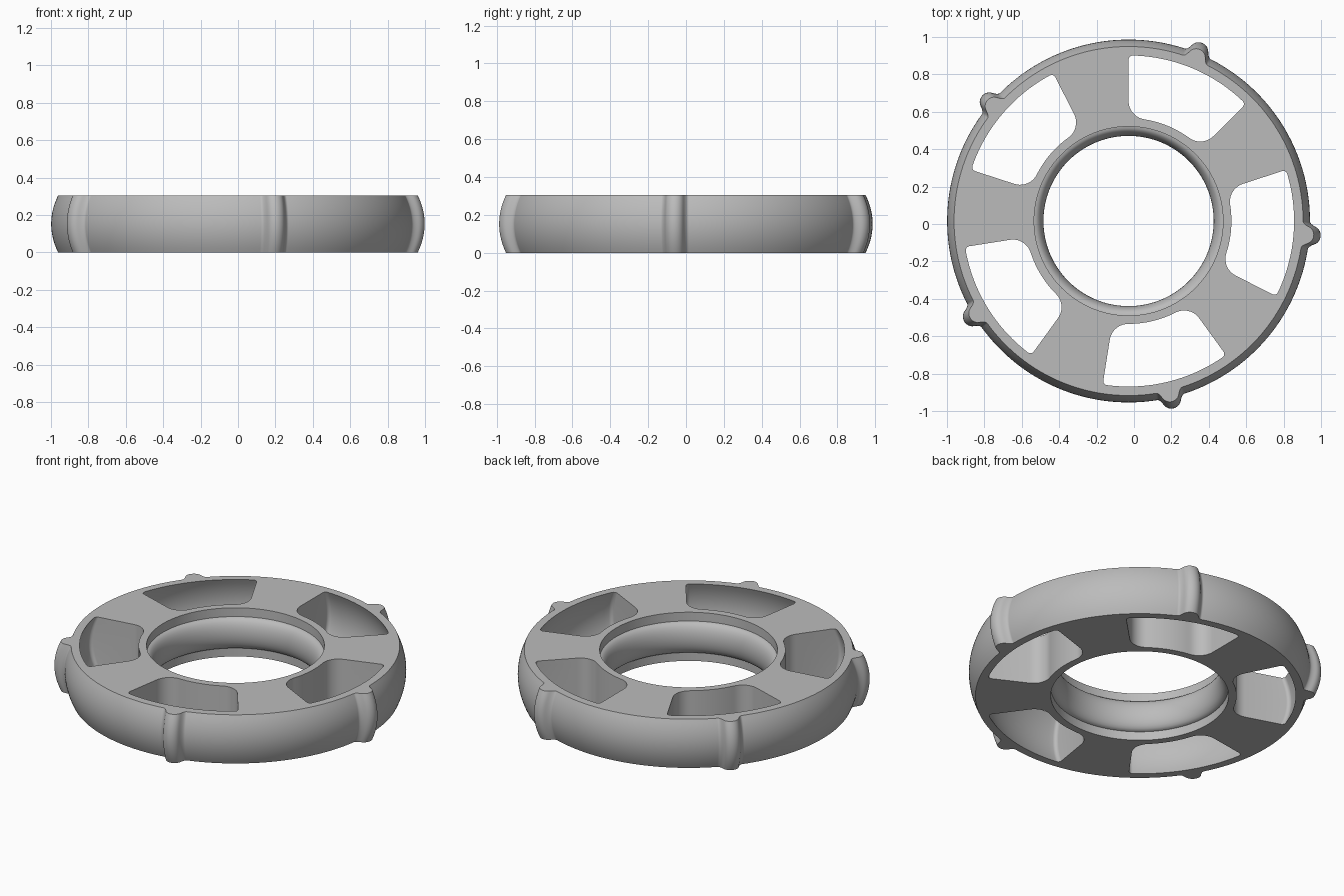
import bpy, bmesh, math
from math import sin, cos, pi, sqrt, asin, radians

default = bpy.data.objects.get("Cube")
if default:
    bpy.data.objects.remove(default, do_unlink=True)

CX, CY, H = -0.029, 0.016, 0.305
FIRST, STEP = radians(-4.5), radians(72)      # lug and window spacing

grey = bpy.data.materials.new("mid grey")
grey.use_nodes = True
grey.diffuse_color = (0.5, 0.5, 0.5, 1)
grey.node_tree.nodes["Principled BSDF"].inputs["Base Color"].default_value = (0.5, 0.5, 0.5, 1)


def bow(z, depth):
    """Circular-looking bulge, zero at both ends and deepest at mid height."""
    t = 2 * z / H - 1
    return depth * (1 - t * t)


def loft(name, loops, closed):
    """Skin a list of equal-length loops; close it in a ring or cap both ends."""
    bm = bmesh.new()
    rows = [[bm.verts.new(p) for p in loop] for loop in loops]
    n = len(rows[0])
    for i in range(len(rows) if closed else len(rows) - 1):
        a, b = rows[i], rows[(i + 1) % len(rows)]
        for j in range(n):
            k = (j + 1) % n
            bm.faces.new((a[j], a[k], b[k], b[j]))
    if not closed:
        bm.faces.new(rows[0])
        bm.faces.new(rows[-1])
    bmesh.ops.recalc_face_normals(bm, faces=bm.faces)
    mesh = bpy.data.meshes.new(name)
    bm.to_mesh(mesh)
    bm.free()
    mesh.materials.append(grey)
    obj = bpy.data.objects.new(name, mesh)
    bpy.context.collection.objects.link(obj)
    obj.location = (CX, CY, 0)
    return obj


# Rounded lug rising out of the rim, with a hollow fillet at its foot
def lug(angle):
    s = abs((angle - FIRST + STEP / 2) % STEP - STEP / 2) * 0.97
    if s < 0.045:
        return 0.01 + sqrt(0.05 ** 2 - s * s)
    t = min(1, (s - 0.045) / 0.03)
    return 0.032 * (1 - t) ** 2


# Wheel ring: bowed tread outside, straight lips and a round bead inside
LIP, SEG = 0.055, 14
outer = [(0.933 + bow(H * i / SEG, 0.037), H * i / SEG) for i in range(SEG + 1)]
bead = [(0.505 - 0.05 * sin(pi * i / SEG), H / 2 + (H / 2 - LIP) * cos(pi * i / SEG))
        for i in range(SEG + 1)]
inner = [(0.505, H)] + bead + [(0.505, 0)]

angles = []
for k in range(5):
    mid = FIRST + k * STEP
    angles += [mid + radians(5) * i / 24 for i in range(-24, 24)]
    angles += [mid + radians(5) + radians(62) * i / 36 for i in range(36)]
sections = []
for a in angles:
    pts = [(r + lug(a), z) for r, z in outer] + inner
    sections.append([(r * cos(a), r * sin(a), z) for r, z in pts])
wheel = loft("wheel_ring", sections, True)


# Half outline of a window as (radius, angle from its middle, on outer wall)
def half_window():
    half, r_in, r_out, big, small = radians(22.5), 0.55, 0.885, 0.1, 0.022
    pts = []

    def fillet(centre_r, rho, start, end, steps, is_outer):
        off = half - asin(rho / centre_r)
        cx, cy = centre_r * cos(off), centre_r * sin(off)
        for i in range(steps + 1):
            t = start + (end - start) * i / steps
            x, y = cx + rho * cos(t), cy + rho * sin(t)
            pts.append((math.hypot(x, y), math.atan2(y, x), is_outer))
        return off

    off_in = half - asin(big / (r_in + big))
    pts += [(r_in, off_in * i / 8, False) for i in range(8)]
    fillet(r_in + big, big, pi + off_in, half + pi / 2, 10, False)
    off_out = fillet(r_out - small, small, half + pi / 2, half - asin(small / (r_out - small)), 6, True)
    pts += [(r_out, off_out * i / 12, True) for i in range(11, -1, -1)]
    return pts


# Window cutters, with the outer wall bowed parallel to the tread
half = half_window()
outline = half + [(r, -a, o) for r, a, o in half[-2:0:-1]]
for k in range(5):
    mid = FIRST + k * STEP
    levels = [-0.02] + [H * i / 10 for i in range(11)] + [H + 0.02]
    loops = []
    for z in levels:
        grow = bow(min(max(z, 0), H), 0.035)
        loops.append([((r + grow * o) * cos(mid + a), (r + grow * o) * sin(mid + a), z)
                      for r, a, o in outline])
    cutter = loft("window_cutter", loops, False)
    cutter.hide_render = True
    mod = wheel.modifiers.new("window", 'BOOLEAN')
    mod.operation, mod.solver, mod.object = 'DIFFERENCE', 'EXACT', cutter
    bpy.context.view_layer.objects.active = wheel
    bpy.ops.object.modifier_apply(modifier=mod.name)
    bpy.data.objects.remove(cutter, do_unlink=True)

# Smooth walls with crisp rims
for o in bpy.context.selected_objects:
    o.select_set(False)
wheel.select_set(True)
bpy.context.view_layer.objects.active = wheel
bpy.ops.object.shade_smooth_by_angle(angle=radians(35))
